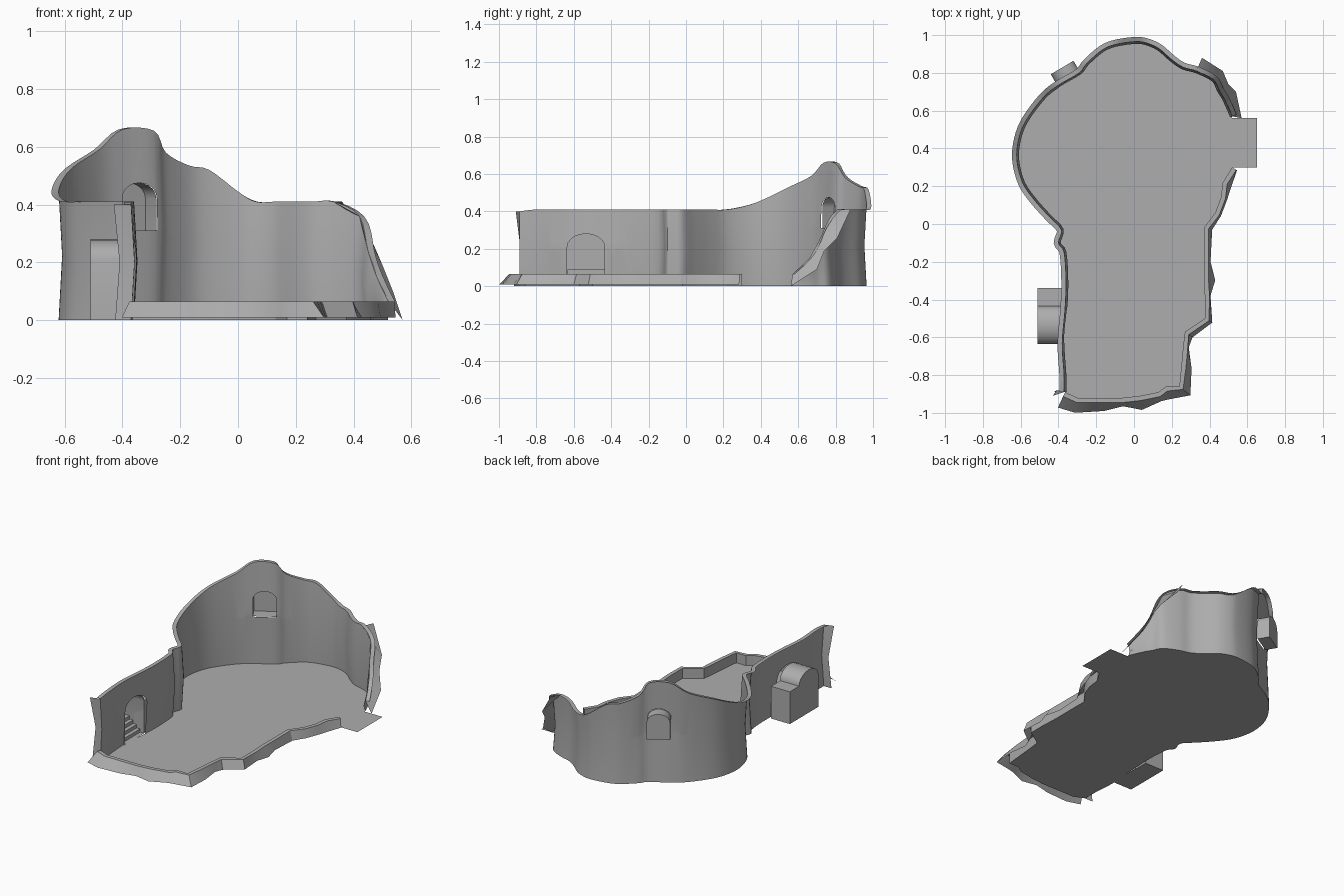
import bpy, bmesh
from math import sin, cos, pi, radians
from mathutils import Vector

cube = bpy.data.objects.get("Cube")
if cube:
    bpy.data.objects.remove(cube, do_unlink=True)

stone = bpy.data.materials.new("stone_grey")
stone.use_nodes = True
GREY = (0.42, 0.42, 0.42, 1)
stone.diffuse_color = GREY
stone.node_tree.nodes["Principled BSDF"].inputs["Base Color"].default_value = GREY
UP = Vector((0, 0, 1))


def finish(bm, name, angle=30):
    me = bpy.data.meshes.new(name)
    bm.to_mesh(me)
    bm.free()
    me.materials.append(stone)
    me.shade_smooth()
    me.set_sharp_from_angle(angle=radians(angle))
    ob = bpy.data.objects.new(name, me)
    bpy.context.scene.collection.objects.link(ob)
    return ob


def sheet(rows, closed=False):
    """Bridge rows of points into one sheet."""
    bm = bmesh.new()
    vs = [[bm.verts.new(p) for p in row] for row in rows]
    n = len(rows[0])
    for a, b in zip(vs, vs[1:]):
        for i in range(n if closed else n - 1):
            j = (i + 1) % n
            bm.faces.new((a[i], a[j], b[j], b[i]))
    return bm, vs


def spline(pts, steps=4):
    """Smooth path through the points."""
    out = []
    for i in range(len(pts) - 1):
        p0, p1 = pts[max(i - 1, 0)], pts[i]
        p2, p3 = pts[i + 1], pts[min(i + 2, len(pts) - 1)]
        for k in range(steps):
            t = k / steps
            out.append(0.5 * (2 * p1 + (p2 - p0) * t + (2 * p0 - 5 * p1 + 4 * p2 - p3) * t**2
                              + (3 * p1 - p0 - 3 * p2 + p3) * t**3))
    return out + [pts[-1]]


def outward(pts):
    """Horizontal normals on the left of the path."""
    res = []
    for i in range(len(pts)):
        t = pts[min(i + 1, len(pts) - 1)] - pts[max(i - 1, 0)]
        res.append(Vector((-t.y, t.x, 0)).normalized())
    return res


def flat(p, z=0):
    return Vector((p.x, p.y, z))


# Tall wall: plan position and broken top height
wall_pts = [Vector(p) for p in (
    (-.37, -.89, .40), (-.37, -.8, .41), (-.38, -.63, .41), (-.365, -.45, .41),
    (-.36, -.3, .41), (-.37, -.15, .41), (-.4, -.1, .41), (-.385, -.03, .41),
    (-.45, .04, .41), (-.53, .13, .41), (-.59, .22, .41), (-.62, .34, .435),
    (-.61, .45, .48), (-.57, .55, .53), (-.48, .67, .59), (-.4, .735, .66),
    (-.29, .8, .655), (-.25, .85, .58), (-.17, .92, .535), (-.1, .95, .52),
    (0, .965, .445), (.06, .96, .41), (.13, .93, .41), (.2, .87, .41),
    (.26, .83, .41), (.33, .81, .41), (.42, .765, .36), (.45, .71, .24),
    (.48, .66, .15), (.52, .57, .065))]
path = spline(wall_pts)
norms = outward(path)
wall, _ = sheet([
    [flat(p) for p in path],
    [flat(p, p.z / 2) - n * .012 for p, n in zip(path, norms)],
    path,
    [p + n * .025 for p, n in zip(path, norms)]])


def niche(name, centre, normal, half, base, spring, top, depth):
    """Cut an arched opening in the wall and add the recess behind it."""
    c, n = Vector(centre), Vector(normal).normalized()
    u = n.cross(UP)
    arch = [(half * cos(pi * k / 10), spring + (top - spring) * sin(pi * k / 10))
            for k in range(11)]
    prof = [(half, base)] + arch + [(-half, base)]
    pts = [c + u * a + UP * z for a, z in prof]
    planes = []
    for p, q in zip(pts, pts[1:] + pts[:1]):
        planes.append((p, (q - p).cross(n).normalized()))
    mid = c + UP * (base + spring) / 2
    planes = [(p, m if (mid - p).dot(m) < 0 else -m) for p, m in planes]

    def near(f, r):
        return flat(f.calc_center_median() - c).length < r
    for p, m in planes:
        faces = [f for f in wall.faces if near(f, half + .08)]
        geom = set(faces)
        for f in faces:
            geom.update(f.edges)
            geom.update(f.verts)
        bmesh.ops.bisect_plane(wall, geom=list(geom), plane_co=p, plane_no=m, dist=1e-5)
    inside = [f for f in wall.faces if near(f, half + .05) and
              all((f.calc_center_median() - p).dot(m) < 1e-5 for p, m in planes)]
    bmesh.ops.delete(wall, geom=inside, context='FACES')
    bm, vs = sheet([[p - n * .004 for p in pts], [p + n * depth for p in pts]], True)
    bm.faces.new(vs[1])
    finish(bm, name)


niche("window_recess", (-.345, .768, 0), (-.51, .86, 0), .07, .31, .42, .475, .07)
niche("doorway_recess", (-.375, -.535, 0), (-1, 0, 0), .1, 0, .21, .28, .135)
finish(wall, "tall_wall")


def box(name, lo, hi):
    bm = bmesh.new()
    bmesh.ops.create_cube(bm, size=1)
    lo, hi = Vector(lo), Vector(hi)
    for v in bm.verts:
        v.co = (lo + hi) / 2 + v.co * (hi - lo)
    finish(bm, name)


# Stair landing beside the doorway and the steps inside it
box("stair_landing", (-.51, -.435, 0), (-.375, -.34, .21))
for i in range(4):
    box(f"step_{i + 1}", (-.509, -.634, 0), (-.4 - .025 * i, -.436, .022 * (i + 1)))

# Broken flange where the wall slopes down on the left side
flange = [Vector(p) for p in ((.36, .88, .41), (.47, .81, .26), (.5, .74, .19),
                              (.54, .7, .09), (.57, .56, 0))]
bm, _ = sheet([wall_pts[-5:], flange])
finish(bm, "sloping_broken_edge")

# Broken flange at the front end of the tall wall
bm, _ = sheet([
    [Vector((-.37, -.89, 0)), Vector((-.358, -.885, .2)), Vector((-.37, -.89, .4))],
    [Vector((-.425, -.89, 0)), Vector((-.41, -.88, .2)), Vector((-.43, -.91, .4))]])
finish(bm, "front_broken_edge")

# Low curb: plan position and flare width of the ragged foot
curb_pts = ((.52, .3, .03), (.47, .22, .05), (.46, .14, .035), (.43, .06, .035),
            (.37, -.02, .045), (.37, -.2, .035), (.37, -.3, .06), (.375, -.38, .03),
            (.375, -.5, .045), (.27, -.57, .05), (.26, -.65, .03), (.25, -.76, .055),
            (.24, -.86, .075), (.17, -.86, .07), (.13, -.89, .05), (.03, -.91, .075),
            (-.06, -.92, .045), (-.16, -.92, .07), (-.3, -.92, .08), (-.365, -.89, .09))
curb = [Vector((x, y, 0)) for x, y, _ in curb_pts]
cn = outward(curb)
bm, _ = sheet([
    curb,
    [flat(p, .065) for p in curb],
    [flat(p + n * .025, .065) for p, n in zip(curb, cn)],
    [flat(p + n * c[2], .008) for p, n, c in zip(curb, cn, curb_pts)]])
finish(bm, "low_curb", 20)

# Floor with the doorstep tab
bm = bmesh.new()
tab = [Vector((.52, .56, 0)), Vector((.65, .56, 0)), Vector((.65, .3, 0))]
outline = [flat(p) for p in path] + tab + curb
floor = bm.faces.new([bm.verts.new(p) for p in outline])
floor.normal_update()
if floor.normal.z < 0:
    floor.normal_flip()
finish(bm, "floor")
